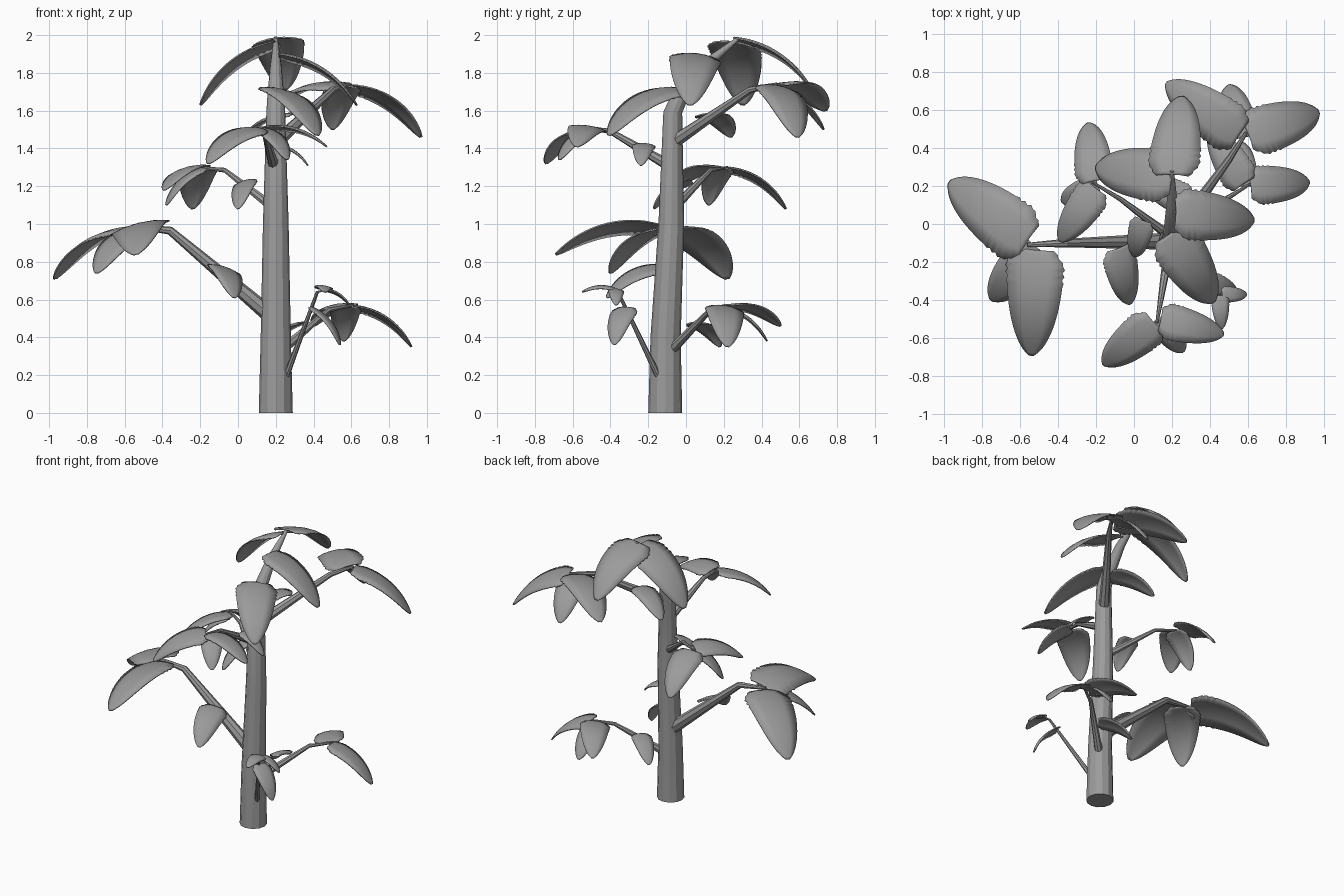
import bpy, bmesh, math
from mathutils import Vector, Matrix

if "Cube" in bpy.data.objects:
    bpy.data.objects.remove(bpy.data.objects["Cube"])

UP = Vector((0, 0, 1))

# dark grey for the whole plant
GREY = bpy.data.materials.new("dark_grey")
GREY.diffuse_color = (.33, .33, .33, 1)
GREY.use_nodes = True
GREY.node_tree.nodes["Principled BSDF"].inputs["Base Color"].default_value = GREY.diffuse_color


def finish(bm, name):
    bmesh.ops.recalc_face_normals(bm, faces=bm.faces)
    me = bpy.data.meshes.new(name)
    bm.to_mesh(me)
    bm.free()
    me.materials.append(GREY)
    ob = bpy.data.objects.new(name, me)
    bpy.context.collection.objects.link(ob)
    bpy.ops.object.select_all(action='DESELECT')
    ob.select_set(True)
    bpy.context.view_layer.objects.active = ob
    bpy.ops.object.shade_smooth_by_angle(angle=math.radians(27))
    return ob


# tapered tube through points with a radius per point
def tube(name, pts, radii, sides):
    pts = [Vector(p) for p in pts]
    ref = (pts[-1] - pts[0]).cross(UP).normalized()
    bm = bmesh.new()
    rings = []
    for i, (p, r) in enumerate(zip(pts, radii)):
        t = (pts[min(i + 1, len(pts) - 1)] - pts[max(i - 1, 0)]).normalized()
        if i == 0 and name == "trunk":
            t = UP
        u = (ref - t * ref.dot(t)).normalized()
        v = t.cross(u)
        rings.append([bm.verts.new(p + r * (u * math.cos(a) + v * math.sin(a)))
                      for a in (2 * math.pi * k / sides for k in range(sides))])
    for a, b in zip(rings, rings[1:]):
        for k in range(sides):
            j = (k + 1) % sides
            bm.faces.new((a[k], a[j], b[j], b[k]))
    bm.faces.new(rings[0])
    bm.faces.new(rings[-1])
    return finish(bm, name)


# arching leaf with a toothed base, from base to tip; roll raises its right-hand edge
def leaf(name, base, tip, roll=.15):
    base, tip = Vector(base), Vector(tip)
    chord = tip - base
    length = chord.length
    side = chord.cross(UP).normalized()
    arch = side.cross(chord).normalized()
    turn = Matrix.Rotation(roll, 3, chord)
    if (turn @ side).z * roll < 0:
        turn.transpose()
    side, normal = turn @ side, turn @ arch
    bm = bmesh.new()
    rows = []
    n = 32
    for i in range(n + 1):
        t = i / n
        w = (1 - .34 * max(0, 1 - t * 8)) * max(.08, (1 - t ** 2.2) ** .6) * length * .275
        if t < .3:
            w *= 1.03 if i % 2 else .96
        p = base + chord * t + arch * (length * .5 * t * (1 - t))
        rows.append([bm.verts.new(p + side * (w * s) - normal * (.15 * w * s * s))
                     for s in (-1, -.5, 0, .5, 1)])
    for a, b in zip(rows, rows[1:]):
        for k in range(4):
            bm.faces.new((a[k], a[k + 1], b[k + 1], b[k]))
    m = finish(bm, name).modifiers.new("thickness", 'SOLIDIFY')
    m.thickness = .008
    m.offset = 0


# main stem, bending back at the top
tube("trunk", [(.2, -.11, 0), (.2, -.108, .4), (.2, -.078, 1), (.2, -.07, 1.59),
               (.2, -.035, 1.67), (.2, .1, 1.84), (.2, .28, 1.985)],
     [.09, .08, .068, .05, .045, .03, .01], 12)
leaf("top_leaf_back", (.2, .26, 1.985), (.25, .67, 1.71))
leaf("top_leaf_left", (.2, .25, 1.965), (-.2, .3, 1.63), -.15)
leaf("top_leaf_right", (.22, .06, 1.9), (.63, .02, 1.63))
leaf("top_leaf_front", (.19, -.05, 1.72), (.42, -.41, 1.47))

# branches: start, elbow, end, start radius, end-leaf tips, lower-leaf position and tip
BRANCHES = {
    "left": ((.18, -.09, .51), (-.36, -.1, .965), (-.56, -.11, .99), .045,
             [(-.97, .22, .71), (-.54, -.69, .84), (-.75, -.4, .74)], .5, (-.02, -.42, .61)),
    "upper_right": ((.2, -.07, 1.43), (.5, .34, 1.71), (.59, .48, 1.74), .037,
                    [(.97, .59, 1.46), (.17, .74, 1.6), (.5, .73, 1.5)], .4, (.03, .24, 1.46)),
    "middle_back": ((.17, -.05, 1.1), (-.07, .13, 1.285), (-.22, .22, 1.3), .026,
                    [(-.24, .53, 1.08), (-.39, -.09, 1.18), (-.38, .12, 1.1)], .5, (0, -.17, 1.08)),
    "upper_front": ((.19, -.09, 1.31), (.14, -.4, 1.49), (.12, -.52, 1.51), .03,
                    [(-.16, -.74, 1.32), (.47, -.58, 1.41), (.26, -.67, 1.34)], .4, (.37, -.24, 1.31)),
    "lower_right": ((.23, -.08, .33), (.48, .13, .545), (.61, .21, .57), .028,
                    [(.92, .22, .35), (.4, .5, .46), (.56, .43, .38)], .5, (.17, .18, .35)),
    "lower_front": ((.25, -.14, .18), (.42, -.36, .64), (.46, -.37, .65), .017,
                    [(.59, -.37, .57), (.46, -.55, .64)], .75, (.54, -.38, .36)),
}
ROLL = {"left1": -.25, "middle_back1": -.2, "middle_back_lower": -.25, "left_lower": .3}
for name, (start, elbow, end, r, tips, at, low_tip) in BRANCHES.items():
    start, elbow, end = Vector(start), Vector(elbow), Vector(end)
    tube(f"{name}_branch", [start, start.lerp(elbow, .5), elbow, end],
         [r, r * .75, r * .5, r * .25], 8)
    for k, tip in enumerate(tips):
        b = end.lerp(elbow, .1 * (k + 1))
        b = b.lerp(Vector(tip), .05) + UP * .01
        leaf(f"{name}_leaf_{k}", b, tip, ROLL.get(f"{name}{k}", .15 if k < 2 else .03))
    b = start.lerp(elbow, at)
    b = b.lerp(Vector(low_tip), .1) + UP * .05
    leaf(f"{name}_lower_leaf", b, low_tip, ROLL.get(f"{name}_lower", .1))
